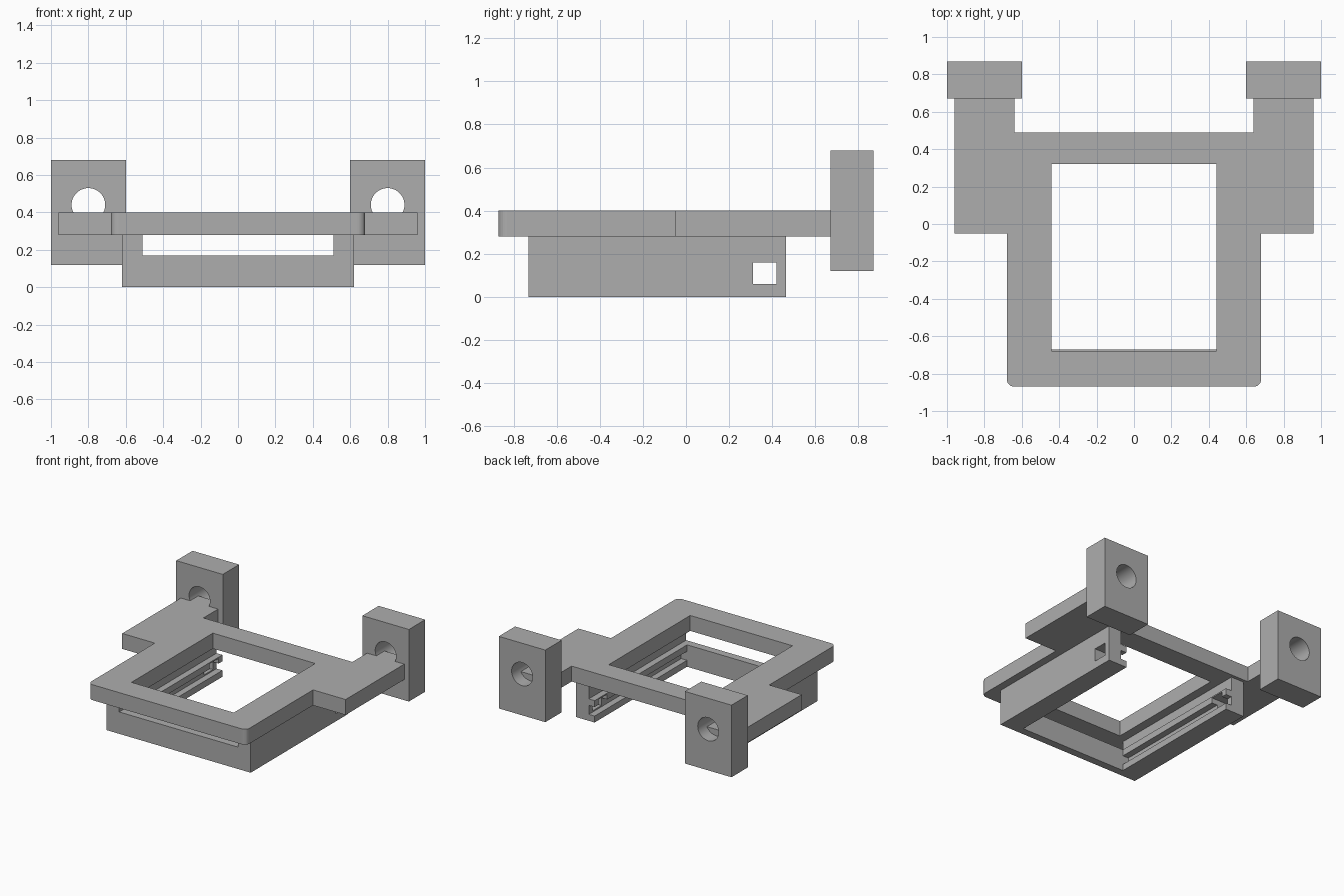
import bpy, bmesh, math
from mathutils import Matrix, Vector

if "Cube" in bpy.data.objects:
    bpy.data.objects.remove(bpy.data.objects["Cube"], do_unlink=True)

grey = bpy.data.materials.new("plain grey")
grey.use_nodes = True
grey.diffuse_color = (0.42, 0.42, 0.42, 1)
grey.node_tree.nodes["Principled BSDF"].inputs["Base Color"].default_value = grey.diffuse_color


def finish(name, bm):
    bmesh.ops.recalc_face_normals(bm, faces=bm.faces)
    mesh = bpy.data.meshes.new(name)
    bm.to_mesh(mesh)
    bm.free()
    mesh.materials.append(grey)
    obj = bpy.data.objects.new(name, mesh)
    bpy.context.collection.objects.link(obj)
    return obj


def prism(name, points, depth):
    """Extrude a closed 3D outline along a vector."""
    bm = bmesh.new()
    face = bm.faces.new([bm.verts.new(p) for p in points])
    ext = bmesh.ops.extrude_face_region(bm, geom=[face])
    bmesh.ops.translate(bm, vec=depth, verts=[v for v in ext["geom"] if isinstance(v, bmesh.types.BMVert)])
    return finish(name, bm)


def box(name, x, y, z):
    outline = [(x[0], y[0], z[0]), (x[1], y[0], z[0]), (x[1], y[1], z[0]), (x[0], y[1], z[0])]
    return prism(name, outline, (0, 0, z[1] - z[0]))


def cut(obj, cutter):
    """Subtract the cutter, bake the result and drop the cutter."""
    cutter.hide_render = True
    mod = obj.modifiers.new("cut", "BOOLEAN")
    mod.operation, mod.solver, mod.object = "DIFFERENCE", "EXACT", cutter
    graph = bpy.context.evaluated_depsgraph_get()
    mesh = bpy.data.meshes.new_from_object(obj.evaluated_get(graph))
    obj.modifiers.clear()
    obj.data = mesh
    bpy.data.objects.remove(cutter, do_unlink=True)


# Top plate: rounded front corners, two arms whose ends sit inside the blocks
r = 0.04
half = [(0.68 - r + r * math.sin(a), -0.87 + r - r * math.cos(a))
        for a in [math.radians(15 * i) for i in range(7)]]
half += [(0.68, -0.05), (0.96, -0.05), (0.96, 0.77), (0.64, 0.77), (0.64, 0.49)]
outline = half + [(-x, y) for x, y in reversed(half)]
plate = prism("top_plate", [(x, y, 0.28) for x, y in outline], (0, 0, 0.12))
cut(plate, box("window_cutter", (-0.44, 0.44), (-0.68, 0.32), (0.2, 0.5)))

# Front panel between the rails
box("front_panel", (-0.51, 0.51), (-0.73, -0.67), (0, 0.17))

for side, s in (("left", 1), ("right", -1)):
    # Side rail with two inner ribs and a square hole near the back
    profile = [(0.62, 0), (0.62, 0.28), (0.51, 0.28), (0.51, 0.17), (0.46, 0.17), (0.46, 0.12),
               (0.51, 0.12), (0.51, 0.05), (0.46, 0.05), (0.46, 0)]
    rail = prism(side + "_rail", [(s * x, -0.73, z) for x, z in profile], (0, 1.195, 0))
    cut(rail, box("hole_cutter", sorted((s * 0.4, s * 0.7)), (0.31, 0.42), (0.06, 0.16)))

    # Mounting block with a round hole
    block = box(side + "_block", sorted((s * 0.6, s * 1.0)), (0.67, 0.87), (0.12, 0.68))
    bm = bmesh.new()
    bmesh.ops.create_cone(bm, cap_ends=True, segments=48, radius1=0.09, radius2=0.09, depth=0.6,
                          matrix=Matrix.Translation(Vector((s * 0.8, 0.77, 0.44))) @ Matrix.Rotation(math.pi / 2, 4, "X"))
    cut(block, finish("bore_cutter", bm))
    bpy.ops.object.select_all(action="DESELECT")
    block.select_set(True)
    bpy.context.view_layer.objects.active = block
    bpy.ops.object.shade_smooth_by_angle(angle=math.radians(30))
